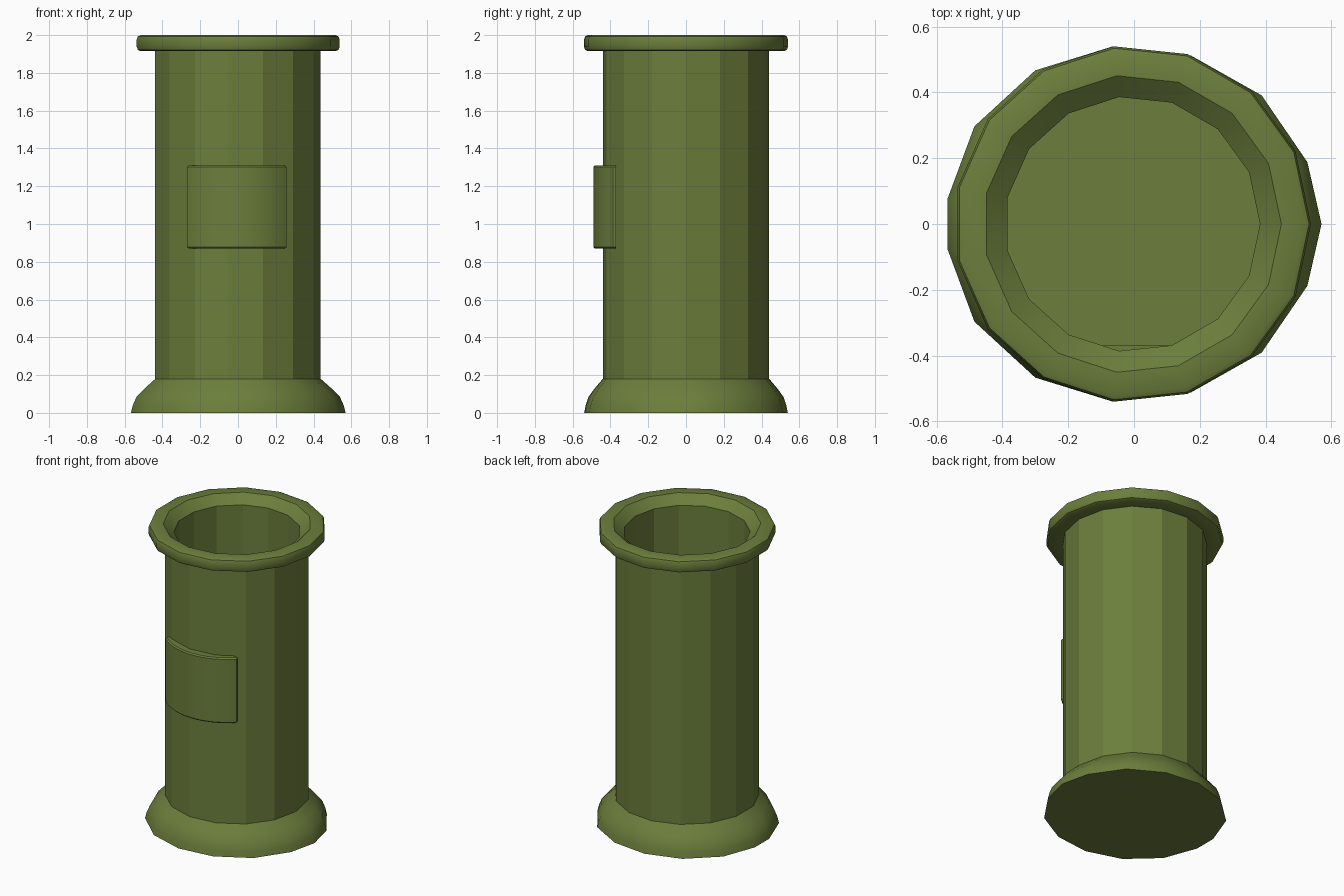
import bpy, bmesh, math

if "Cube" in bpy.data.objects:
    bpy.data.objects.remove(bpy.data.objects["Cube"])

SIDES, CX = 15, -0.005

olive = bpy.data.materials.new("olive_green")
olive.diffuse_color = (0.15, 0.21, 0.045, 1)
olive.use_nodes = True
olive.node_tree.nodes["Principled BSDF"].inputs["Base Color"].default_value = olive.diffuse_color


def make(name, rings, smooth=None, cap_first=False, cap_last=False):
    """Skin a stack of equal-length point rings."""
    bm = bmesh.new()
    rows = [[bm.verts.new(p) for p in ring] for ring in rings]
    n = len(rows[0])
    for a, b in zip(rows, rows[1:]):
        for i in range(n):
            j = (i + 1) % n
            bm.faces.new((a[i], a[j], b[j], b[i]))
    if cap_first:
        bm.faces.new(rows[0][::-1])
    if cap_last:
        bm.faces.new(rows[-1])
    bm.normal_update()
    mesh = bpy.data.meshes.new(name)
    bm.to_mesh(mesh)
    bm.free()
    ob = bpy.data.objects.new(name, mesh)
    bpy.context.collection.objects.link(ob)
    mesh.materials.append(olive)
    if smooth:
        bpy.ops.object.select_all(action='DESELECT')
        ob.select_set(True)
        bpy.context.view_layer.objects.active = ob
        bpy.ops.object.shade_smooth_by_angle(angle=math.radians(smooth))
    return ob


def circle(r, z):
    return [(CX + r * math.cos(2 * math.pi * i / SIDES),
             r * math.sin(2 * math.pi * i / SIDES), z) for i in range(SIDES)]


# Straight faceted outer wall
make("outer_wall", [circle(0.443, 0.17), circle(0.443, 1.92)])

# Rounded rim with a sloped inner lip
rim = [(0.44, 1.915), (0.522, 1.915), (0.537, 1.922), (0.543, 1.938), (0.543, 1.977),
       (0.537, 1.993), (0.522, 2.0), (0.453, 2.0), (0.388, 1.945)]
make("rim", [circle(r, z) for r, z in rim], smooth=32)

# Hollow inside with a floor
make("inner_wall", [circle(0.388, 1.945), circle(0.388, 0.02)], cap_last=True)

# Flared foot, slightly wider along x, blending up into the round wall
half = [(0.57, 0), (0.527, 0.188), (0.388, 0.391), (0.173, 0.512),
        (-0.067, 0.539), (-0.3, 0.467), (-0.485, 0.297), (-0.567, 0.076)]
foot = half + [(x, -y) for x, y in half[:0:-1]]


def foot_ring(z, t):
    return [(c[0] + (f[0] - c[0]) * t, c[1] + (f[1] - c[1]) * t, z)
            for c, f in zip(circle(0.443, z), foot)]


make("foot", [foot_ring(z, t) for z, t in
              [(0, 1), (0.04, 0.92), (0.085, 0.77), (0.13, 0.43), (0.18, 0)]],
     smooth=40, cap_first=True)

# Curved plate on the front, flat at the back
R, PX, A = 0.385, -0.007, math.asin(0.264 / 0.385)


def plate_ring(z, inset):
    r, a = R - inset, A - inset / R
    arc = [(PX + r * math.sin(a * k / 8), -0.105 - r * math.cos(a * k / 8), z)
           for k in range(-8, 9)]
    return arc + [(arc[-1][0], -0.37, z), (arc[0][0], -0.37, z)]


make("front_plate", [plate_ring(0.87, 0.008), plate_ring(0.878, 0),
                     plate_ring(1.302, 0), plate_ring(1.31, 0.008)],
     smooth=30, cap_first=True, cap_last=True)
